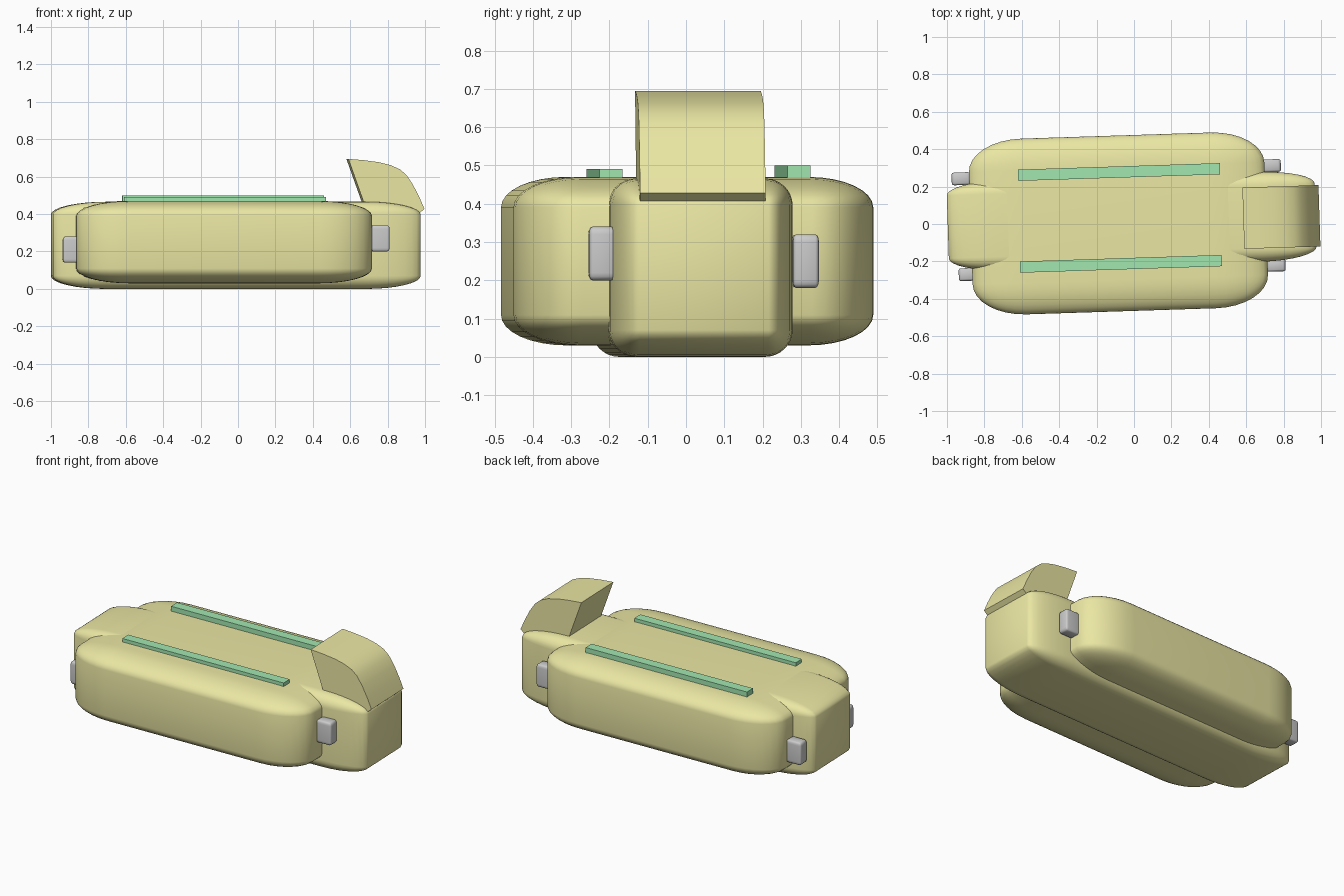
import bpy, bmesh, math
from mathutils import Matrix

if "Cube" in bpy.data.objects:
    bpy.data.objects.remove(bpy.data.objects["Cube"])

YAW = math.radians(1.85)


def material(name, rgb):
    m = bpy.data.materials.new(name)
    m.diffuse_color = (*rgb, 1)
    m.use_nodes = True
    m.node_tree.nodes["Principled BSDF"].inputs["Base Color"].default_value = m.diffuse_color
    return m


yellow = material("yellow", (0.83, 0.80, 0.37))
green = material("green", (0.36, 0.80, 0.44))


def finish(bm, name, mat):
    bmesh.ops.recalc_face_normals(bm, faces=bm.faces)
    me = bpy.data.meshes.new(name)
    bm.to_mesh(me)
    bm.free()
    ob = bpy.data.objects.new(name, me)
    bpy.context.collection.objects.link(ob)
    if mat:
        me.materials.append(mat)
    bpy.ops.object.select_all(action='DESELECT')
    ob.select_set(True)
    bpy.context.view_layer.objects.active = ob
    bpy.ops.object.shade_smooth_by_angle(angle=math.radians(35))
    return ob


def soft_box(name, centre, half, round_part, mat=None, segments=8):
    """Box rounded as a unit cube, then stretched and yawed into place."""
    bm = bmesh.new()
    bmesh.ops.create_cube(bm, size=2)
    if round_part:
        bmesh.ops.bevel(bm, geom=bm.edges[:], offset=round_part,
                        segments=segments, profile=0.5, affect='EDGES')
    bm.transform(Matrix.Translation(centre) @ Matrix.Rotation(YAW, 4, 'Z')
                 @ Matrix.Diagonal((*half, 1)))
    return finish(bm, name, mat)


# Hull: wide body crossed by a longer, narrower keel body
soft_box("wide_body", (-0.083, 0.003, 0.25), (0.79, 0.47, 0.22), 0.36, yellow)
soft_box("centre_body", (-0.012, 0.016, 0.233), (0.984, 0.24, 0.233), 0.30, yellow)

# Raised cab at the nose: side profile extruded across the width
profile = [(0.585, 0.695), (0.67, 0.688), (0.75, 0.677), (0.81, 0.662),
           (0.86, 0.640), (0.895, 0.61), (0.93, 0.558), (0.965, 0.49),
           (0.992, 0.428), (0.96, 0.40), (0.69, 0.40)]
bm = bmesh.new()
face = bm.faces.new([bm.verts.new((x, -0.164, z)) for x, z in profile])
side = bmesh.ops.extrude_face_region(bm, geom=[face])
for v in side["geom"]:
    if isinstance(v, bmesh.types.BMVert):
        v.co.y = 0.164
bm.transform(Matrix.Translation((0, 0.012, 0)) @ Matrix.Rotation(YAW, 4, 'Z'))
finish(bm, "cab", yellow)

# Green strips along the deck
soft_box("deck_strip_front", (-0.07, -0.213, 0.478), (0.54, 0.03, 0.013), 0, green)
soft_box("deck_strip_back", (-0.08, 0.278, 0.482), (0.54, 0.03, 0.018), 0, green)

# Grey fittings in the four inner corners
for name, spot in {"fitting_front_right": (0.76, -0.22, 0.27),
                   "fitting_back_right": (0.735, 0.312, 0.25),
                   "fitting_front_left": (-0.887, -0.27, 0.21),
                   "fitting_back_left": (-0.925, 0.242, 0.20)}.items():
    soft_box(name, spot, (0.05, 0.034, 0.07), 0.28, segments=3)
